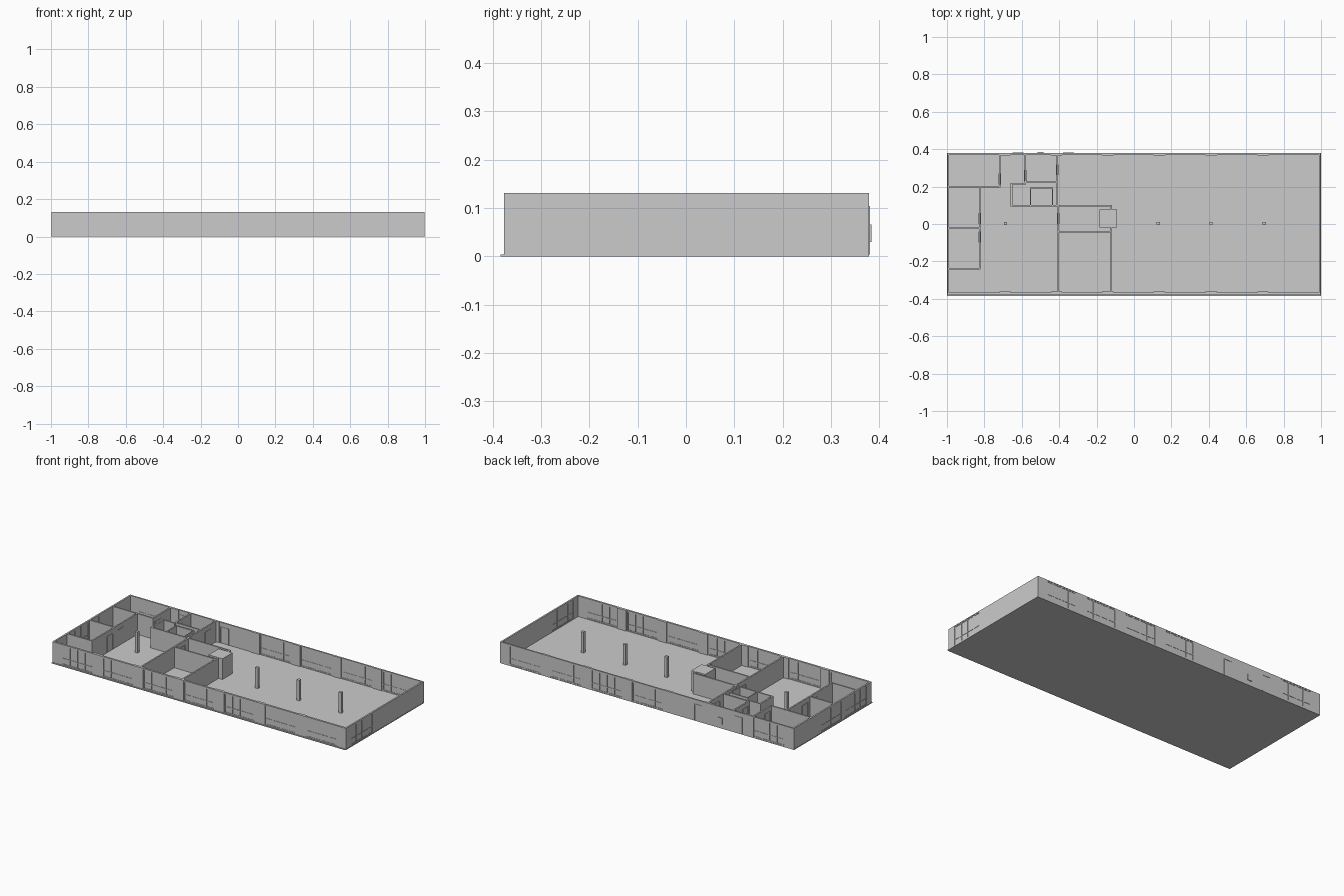
import bpy, bmesh
from mathutils import Matrix, Vector

if "Cube" in bpy.data.objects:
    bpy.data.objects.remove(bpy.data.objects["Cube"])

H, F = 0.131, 0.004          # wall top, floor top


def boxes(name, items):
    """One object made of axis-aligned boxes (x0, x1, y0, y1, z0, z1)."""
    bm = bmesh.new()
    for x0, x1, y0, y1, z0, z1 in items:
        m = Matrix.Translation(Vector((x0 + x1, y0 + y1, z0 + z1)) / 2)
        m = m @ Matrix.Diagonal((abs(x1 - x0), abs(y1 - y0), z1 - z0, 1))
        bmesh.ops.create_cube(bm, size=1, matrix=m)
    me = bpy.data.meshes.new(name)
    bm.to_mesh(me)
    bm.free()
    ob = bpy.data.objects.new(name, me)
    bpy.context.collection.objects.link(ob)
    return ob


def outer_wall(name, axis, a, b, d0, d1, windows):
    """Wall from a to b along an axis, d0..d1 thick, with glazed openings."""
    def bx(s0, s1, e0, e1, z0, z1):
        return (s0, s1, e0, e1, z0, z1) if axis == 'x' else (e0, e1, s0, s1, z0, z1)
    wall, frame, glass = [], [], []
    z0, z1, bar = 0.007, 0.125, 0.005
    t = d1 - d0
    f0, f1 = d0 + t * 0.15, d1 - t * 0.15
    at = a
    for w0, w1 in windows:
        wall += [bx(at, w0, d0, d1, 0, H),
                 bx(w0, w1, d0, d1, 0, z0), bx(w0, w1, d0, d1, z1, H)]
        at = w1
        n = 4
        for i in range(n + 1):
            s = w0 + (w1 - w0 - bar) * i / n
            frame.append(bx(s, s + bar, f0, f1, z0, z1))
        for z in (z0, 0.042, z1 - bar):
            frame.append(bx(w0, w1, f0, f1, z, z + bar))
        glass.append(bx(w0, w1, d0 + t * 0.35, d1 - t * 0.35, z0, z1))
    wall.append(bx(at, b, d0, d1, 0, H))
    boxes(name, wall)
    if windows:
        boxes(name + "_window_frames", frame)
        boxes(name + "_glass", glass)


# Floor slab with a small lip at the front
boxes("floor_slab", [(-1, 1, -0.384, 0.379, 0, F)])

# Outer walls, windows set between the column lines
grid = [-0.97, -0.69, -0.415, -0.14, 0.135, 0.413, 0.69, 0.97]
bays = [(p + 0.035, q - 0.035) for p, q in zip(grid, grid[1:])]
outer_wall("front_wall", 'x', -0.998, 0.998, -0.377, -0.365, bays)
outer_wall("back_wall", 'x', -0.998, 0.998, 0.370, 0.379, bays[:1] + bays[3:])
outer_wall("right_wall", 'y', -0.365, 0.370, 0.988, 0.998, [(-0.325, -0.113)])
outer_wall("left_wall", 'y', -0.365, 0.370, -0.998, -0.988,
           [(-0.325, -0.113), (-0.09, 0.12)])

# Shallow piers inside the long walls
boxes("wall_piers", [(x - 0.03, x + 0.03, y, y + 0.005, F, H)
                     for x in grid[1:-1] for y in (-0.365, 0.366)])

# Free-standing columns and the boxed-in one
boxes("columns", [(x - 0.009, x + 0.009, -0.006, 0.012, F, H)
                  for x in (-0.687, 0.13, 0.412, 0.697)])
boxes("column_enclosure", [(-0.185, -0.092, -0.02, 0.078, F, H)])

# Partitions as centre lines: (x0, y0, x1, y1)
lines = [
    (-0.99, 0.2, -0.718, 0.2), (-0.718, 0.2, -0.718, 0.37),
    (-0.825, -0.24, -0.825, 0.2), (-0.99, -0.022, -0.825, -0.022),
    (-0.99, -0.24, -0.825, -0.24),
    (-0.582, 0.215, -0.582, 0.37), (-0.655, 0.215, -0.582, 0.215),
    (-0.655, 0.097, -0.655, 0.215), (-0.655, 0.097, -0.122, 0.097),
    (-0.582, 0.225, -0.41, 0.225), (-0.41, 0.097, -0.41, 0.37),
    (-0.405, -0.365, -0.405, 0.097), (-0.122, -0.365, -0.122, 0.097),
    (-0.405, -0.042, -0.122, -0.042),
]
T = 0.0045
boxes("partitions", [(x0 - T, x1 + T, y0 - T, y1 + T, F, H)
                     for x0, y0, x1, y1 in lines])

# Lift shaft
boxes("lift_shaft", [(-0.557, -0.432, 0.188, 0.196, F, H),
                     (-0.557, -0.550, 0.1, 0.19, F, H),
                     (-0.439, -0.432, 0.1, 0.19, F, H)])


def door(name, x, y, along, t, w=0.05, h=0.1):
    """Closed door leaf with frame, slightly proud on both sides."""
    parts = [(-w / 2, w / 2, t * 0.6, F, h),
             (-w / 2 - 0.004, -w / 2, t, F, h + 0.004),
             (w / 2, w / 2 + 0.004, t, F, h + 0.004),
             (-w / 2, w / 2, t, h, h + 0.004)]
    boxes(name, [(x + a, x + b, y - d, y + d, p, q) if along == 'x' else
                 (x - d, x + d, y + a, y + b, p, q) for a, b, d, p, q in parts])


# Back doors and inner doors
for i, x in enumerate((-0.62, -0.35)):
    door(f"back_door_{i}", x, 0.3745, 'x', 0.0065)
for i, (x, y, ax) in enumerate([(-0.825, 0.03, 'y'), (-0.825, -0.07, 'y'),
                                (-0.718, 0.24, 'y'), (-0.582, 0.26, 'y'),
                                (-0.41, 0.29, 'y'), (-0.405, 0.03, 'y')]):
    door(f"inner_door_{i}", x, y, ax, 0.0065)

# Service box on the back wall
boxes("service_box", [(-0.515, -0.485, 0.379, 0.384, 0.03, 0.066)])
